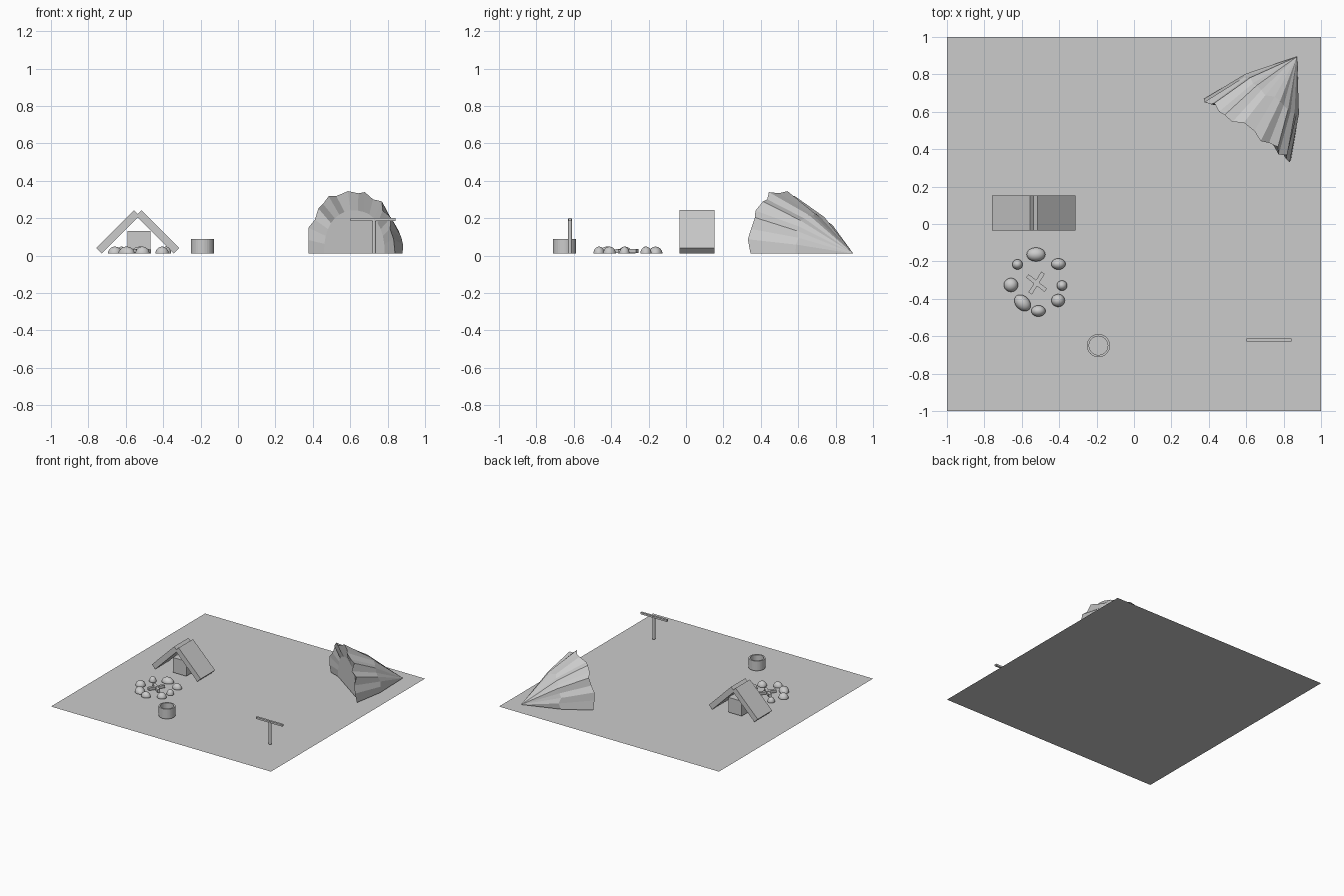
import bpy, bmesh, math, random
from mathutils import Vector, Matrix

if "Cube" in bpy.data.objects:
    bpy.data.objects.remove(bpy.data.objects["Cube"])

random.seed(4)
Z0 = 0.01  # height where the props rest


def finish(bm, name, smooth=False):
    bmesh.ops.recalc_face_normals(bm, faces=bm.faces)
    me = bpy.data.meshes.new(name)
    bm.to_mesh(me)
    bm.free()
    ob = bpy.data.objects.new(name, me)
    bpy.context.collection.objects.link(ob)
    for p in me.polygons:
        p.use_smooth = smooth
    return ob


def box(name, centre, size, axis='Z', angle=0):
    bm = bmesh.new()
    m = Matrix.Translation(centre) @ Matrix.Rotation(math.radians(angle), 4, axis) @ Matrix.Diagonal((*size, 1))
    bmesh.ops.create_cube(bm, size=1, matrix=m)
    return finish(bm, name)


def lathe(name, profile, at, steps=32):
    bm = bmesh.new()
    vs = [bm.verts.new((r, 0, z)) for r, z in profile]
    es = [bm.edges.new(e) for e in zip(vs, vs[1:])]
    bmesh.ops.spin(bm, geom=vs + es, cent=(0, 0, 0), axis=(0, 0, 1), angle=2 * math.pi, steps=steps)
    bmesh.ops.remove_doubles(bm, verts=bm.verts, dist=1e-5)
    bmesh.ops.translate(bm, verts=bm.verts, vec=at)
    return finish(bm, name)


# ground sheet
bm = bmesh.new()
bmesh.ops.create_grid(bm, x_segments=1, y_segments=1, size=1)
finish(bm, "ground")

# lean-to shelter: two roof slabs and a block inside
for side, nm in ((-1, "left"), (1, "right")):
    box("shelter_roof_" + nm, (-0.536 + side * 0.106, 0.058, 0.127), (0.285, 0.187, 0.043), 'Y', side * 45)
box("shelter_block", (-0.529, 0.058, 0.071), (0.122, 0.122, 0.122))

# ring of domed stones: x, y, radius x, radius y, turn
stones = [(-0.524, -0.163, 0.050, 0.037, 0), (-0.623, -0.216, 0.028, 0.027, 0),
          (-0.404, -0.214, 0.038, 0.030, 0), (-0.658, -0.326, 0.038, 0.037, 0),
          (-0.385, -0.329, 0.028, 0.027, 0), (-0.596, -0.422, 0.050, 0.037, -45),
          (-0.406, -0.409, 0.036, 0.034, 0), (-0.511, -0.465, 0.038, 0.030, 0)]
for i, (x, y, rx, ry, a) in enumerate(stones):
    bm = bmesh.new()
    m = Matrix.Translation((x, y, Z0)) @ Matrix.Rotation(math.radians(a), 4, 'Z') @ Matrix.Diagonal((rx, ry, 0.038, 1))
    bmesh.ops.create_uvsphere(bm, u_segments=24, v_segments=16, radius=1, matrix=m)
    bmesh.ops.bisect_plane(bm, geom=bm.verts[:] + bm.edges[:] + bm.faces[:],
                           plane_co=(0, 0, Z0), plane_no=(0, 0, 1), clear_inner=True)
    bmesh.ops.holes_fill(bm, edges=[e for e in bm.edges if e.is_boundary])
    finish(bm, "fire_stone_%d" % i, True)
    bpy.context.view_layer.objects.active = bpy.data.objects["fire_stone_%d" % i]
    bpy.context.object.select_set(True)
    bpy.ops.object.shade_smooth_by_angle()
    bpy.context.object.select_set(False)

# crossed firewood
box("firewood_a", (-0.521, -0.316, 0.022), (0.125, 0.022, 0.022), 'Z', -38)
box("firewood_b", (-0.521, -0.316, 0.024), (0.130, 0.022, 0.022), 'Z', 58)

# open tub
lathe("tub", [(0, Z0), (0.062, Z0), (0.062, 0.09), (0.050, 0.09), (0.050, 0.02), (0, 0.02)], (-0.19, -0.65, 0))

# post with crossbar
lathe("post", [(0, Z0), (0.011, Z0), (0.011, 0.195), (0, 0.195)], (0.727, -0.62, 0), 12)
box("crossbar", (0.722, -0.62, 0.193), (0.24, 0.017, 0.015))

# pleated cave: arch rim swept back to a point on the ground
mid, apex = Vector((0.6075, 0.5075, Z0)), Vector((0.872, 0.895, Z0))
across = Vector((0.465, -0.325, 0)).normalized()
into = Vector((0.325, 0.465, 0)).normalized()
N = 17
bm = bmesh.new()


def arch(t, scale, recess=0, jitter=0.0):
    ring = []
    for k in range(N + 1):
        a = math.pi * k / N
        c, s = -math.cos(a), math.sin(a)
        e = 0.87
        u = math.copysign(abs(c) ** e, c) * 0.283
        h = max(s, 0) ** e * 0.33
        inner = 0 < k < N
        w = 1 + (jitter * ((-1) ** k + random.uniform(-0.5, 0.5)) if inner else 0)
        back = recess + (random.uniform(-0.02, 0.02) if inner and jitter else 0)
        ring.append(bm.verts.new(mid.lerp(apex, t) + across * u * scale * w
                                 + Vector((0, 0, h * scale * w)) + into * back))
    return ring


rim, waist = arch(0, 1, 0, 0.025), arch(0.47, 0.64, 0, 0.02)
lip = arch(0, 0.70, 0.025)
tip = bm.verts.new(apex)
for k in range(N):
    bm.faces.new((rim[k], rim[k + 1], waist[k + 1], waist[k]))
    bm.faces.new((waist[k], waist[k + 1], tip))
    bm.faces.new((lip[k], lip[k + 1], rim[k + 1], rim[k]))
bm.faces.new(lip)
# underside
bm.faces.new((rim[0], lip[0], lip[N], rim[N], waist[N], tip, waist[0]))
finish(bm, "cave")
